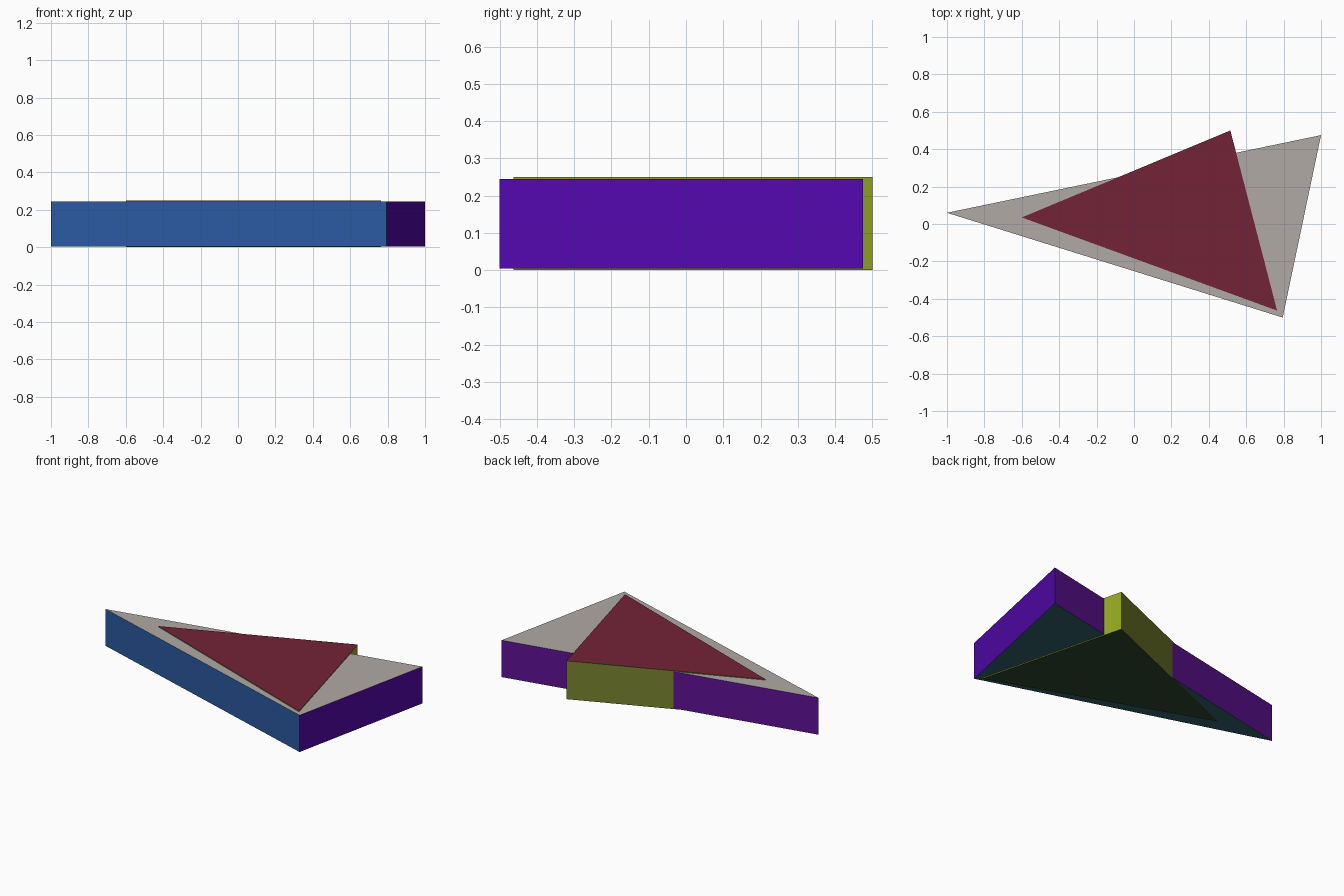
import bpy

if "Cube" in bpy.data.objects:
    bpy.data.objects.remove(bpy.data.objects["Cube"])


def material(name, rgb):
    # sRGB 0-255 to linear viewport colour
    mat = bpy.data.materials.new(name)
    mat.diffuse_color = [(c / 255) ** 2.2 for c in rgb] + [1]
    mat.use_nodes = True
    mat.node_tree.nodes["Principled BSDF"].inputs["Base Color"].default_value = mat.diffuse_color
    return mat


def wedge(name, corners, z0, z1, colours):
    """Triangular prism; colours are bottom, top, then one per side."""
    n = len(corners)
    verts = [(x, y, z) for z in (z0, z1) for x, y in corners]
    faces = [tuple(reversed(range(n))), tuple(range(n, 2 * n))]
    faces += [(i, (i + 1) % n, n + (i + 1) % n, n + i) for i in range(n)]
    mesh = bpy.data.meshes.new(name)
    mesh.from_pydata(verts, [], faces)
    for i, (label, rgb) in enumerate(colours):
        mesh.materials.append(material(name + "_" + label, rgb))
        mesh.polygons[i].material_index = i
    obj = bpy.data.objects.new(name, mesh)
    bpy.context.collection.objects.link(obj)
    return obj


# Long outer wedge
wedge("large_wedge", [(-1, 0.06), (0.795, -0.5), (1, 0.475)], 0.005, 0.245,
      [("teal", (54, 96, 110)), ("beige", (176, 168, 164)),
       ("blue", (48, 90, 160)), ("violet", (84, 16, 172)),
       ("purple", (94, 24, 145))])

# Smaller wedge, slightly taller and poking out at the back
wedge("small_wedge", [(-0.6, 0.035), (0.765, -0.463), (0.515, 0.5)], 0.0, 0.25,
      [("dark_green", (50, 72, 50)), ("maroon", (115, 40, 58)),
       ("olive_front", (120, 128, 50)), ("lime", (148, 168, 38)),
       ("olive", (120, 128, 50))])
